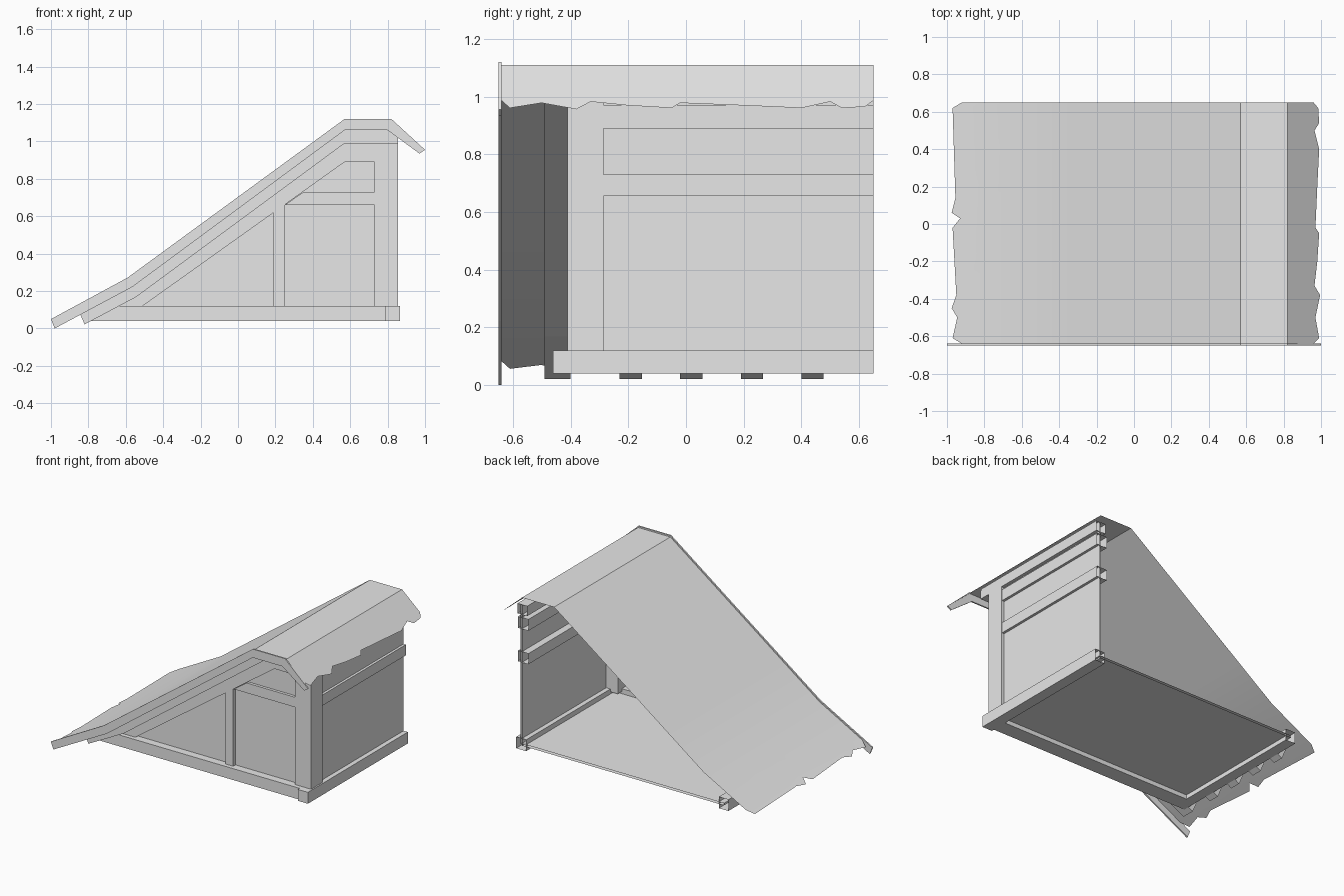
import bpy
import bmesh

if "Cube" in bpy.data.objects:
    bpy.data.objects.remove(bpy.data.objects["Cube"], do_unlink=True)

grey = bpy.data.materials.new("plain_grey")
grey.use_nodes = True
grey.diffuse_color = (0.8, 0.8, 0.8, 1)
grey.node_tree.nodes["Principled BSDF"].inputs["Base Color"].default_value = (0.8, 0.8, 0.8, 1)

BACK = 0.65


def finish(name, bm):
    mesh = bpy.data.meshes.new(name)
    bm.to_mesh(mesh)
    bm.free()
    mesh.materials.append(grey)
    obj = bpy.data.objects.new(name, mesh)
    bpy.context.collection.objects.link(obj)
    return obj


def band(name, upper, lower, y0, y1):
    """Solid strip between two matching x-z polylines; left open at the cut-away back."""
    bm = bmesh.new()
    rows = [[bm.verts.new((x, y, z)) for x, z in line]
            for line, y in ((upper, y0), (lower, y0), (lower, y1), (upper, y1))]
    for k in range(4):
        if k == 2 and y1 == BACK:
            continue
        a, b = rows[k], rows[(k + 1) % 4]
        for i in range(len(a) - 1):
            bm.faces.new((a[i], b[i], b[i + 1], a[i + 1]))
    for i in (0, -1):
        bm.faces.new([r[i] for r in rows])
    bmesh.ops.recalc_face_normals(bm, faces=bm.faces)
    return finish(name, bm)


def beam(name, x0, x1, y0, y1, z0, z1):
    return band(name, [(x0, z1), (x1, z1)], [(x0, z0), (x1, z0)], y0, y1)


# Roof sheet with ragged eaves: (y, x) points along each torn edge
low_edge = [(-0.64, -0.92), (-0.61, -0.97), (-0.5, -0.945), (-0.45, -0.975), (-0.38, -0.95),
            (-0.02, -0.97), (0.03, -0.93), (0.06, -0.975), (0.14, -0.955), (0.62, -0.97), (BACK, -0.92)]
high_edge = [(-0.64, 0.96), (-0.61, 0.99), (-0.5, 0.97), (-0.38, 0.995), (-0.33, 0.965),
             (-0.2, 0.98), (-0.05, 0.99), (-0.02, 0.97), (0.2, 0.98), (0.4, 0.99),
             (0.5, 0.965), (0.54, 0.99), (0.62, 0.985), (BACK, 0.96)]
ridge_line = [(-0.59, 0.262), (-0.3, 0.474), (0.57, 1.11), (0.82, 1.11)]
bm = bmesh.new()
folds = [[bm.verts.new((x, y, z)) for y in (-0.64, BACK)] for x, z in ridge_line]
for a, b in zip(folds, folds[1:]):
    bm.faces.new((a[0], b[0], b[1], a[1]))
low = [bm.verts.new((x, y, 0.262 + (x + 0.59) * 0.54)) for y, x in low_edge]
high = [bm.verts.new((x, y, 1.11 - (x - 0.82) * 0.88)) for y, x in high_edge]
bm.faces.new([folds[0][0], folds[0][1]] + low[::-1])
bm.faces.new([folds[-1][1], folds[-1][0]] + high)
bmesh.ops.recalc_face_normals(bm, faces=bm.faces)
if sum(f.normal.z for f in bm.faces) < 0:
    bmesh.ops.reverse_faces(bm, faces=bm.faces)
roof = finish("roof_sheet", bm)
bpy.ops.object.select_all(action="DESELECT")
roof.select_set(True)
bpy.context.view_layer.objects.active = roof
bpy.ops.object.shade_smooth_by_angle(angle=0.4)

# Barge board on the front edge of the roof
band("barge_board",
     [(-1, 0.05), (-0.59, 0.272), (0.57, 1.12), (0.82, 1.12), (1, 0.955)],
     [(-0.98, 0), (-0.565, 0.222), (0.57, 1.06), (0.8, 1.06), (0.97, 0.935)], -0.65, -0.64)

# Front rafter and the shorter wall rafter behind it
under_roof = [(-0.57, 0.25), (0.57, 1.085), (0.8, 1.085)]
band("front_rafter", [(-0.85, 0.09)] + under_roof + [(0.855, 1.05)],
     [(-0.82, 0.022), (-0.545, 0.168), (0.57, 0.99), (0.8, 0.99), (0.855, 0.99)], -0.49, -0.4)
band("wall_rafter", [(-0.68, 0.19)] + under_roof,
     [(-0.64, 0.1), (-0.51, 0.12), (0.57, 0.89), (0.8, 0.89)], -0.41, -0.3)

# Rafter tails under the low eave
for i, y in enumerate((-0.23, -0.02, 0.19, 0.4)):
    band(f"rafter_tail_{i + 1}", [(-0.85, 0.09), (-0.74, 0.15)],
         [(-0.82, 0.022), (-0.74, 0.065)], y, y + 0.077)

# Sill frame and floor
beam("front_sill", -0.77, 0.8, -0.44, -0.33, 0.04, 0.12)
beam("right_wall_sill", 0.787, 0.865, -0.46, BACK, 0.04, 0.12)
beam("eave_sill", -0.785, -0.71, -0.44, BACK, 0.04, 0.12)
beam("floor", -0.75, 0.82, -0.4, BACK, 0.07, 0.085)

# Front wall
beam("corner_post", 0.73, 0.855, -0.41, -0.285, 0.1, 0.99)
beam("front_stud", 0.19, 0.25, -0.41, -0.3, 0.1, 0.68)
band("front_rail", [(0.35, 0.73), (0.75, 0.73)], [(0.25, 0.66), (0.75, 0.66)], -0.405, -0.3)
band("front_panel", [(-0.58, 0.12), (0.57, 0.95), (0.8, 0.95)],
     [(-0.58, 0.08), (0.57, 0.08), (0.8, 0.08)], -0.385, -0.37)

# Tall side wall
beam("side_panel", 0.82, 0.832, -0.3, BACK, 0.08, 1.06)
beam("top_plate", 0.78, 0.855, -0.485, BACK, 0.99, 1.06)
for name, z0, z1 in (("lower_rail", 0.655, 0.73), ("upper_rail", 0.89, 0.97)):
    beam(name, 0.77, 0.85, -0.29, BACK, z0, z1)
